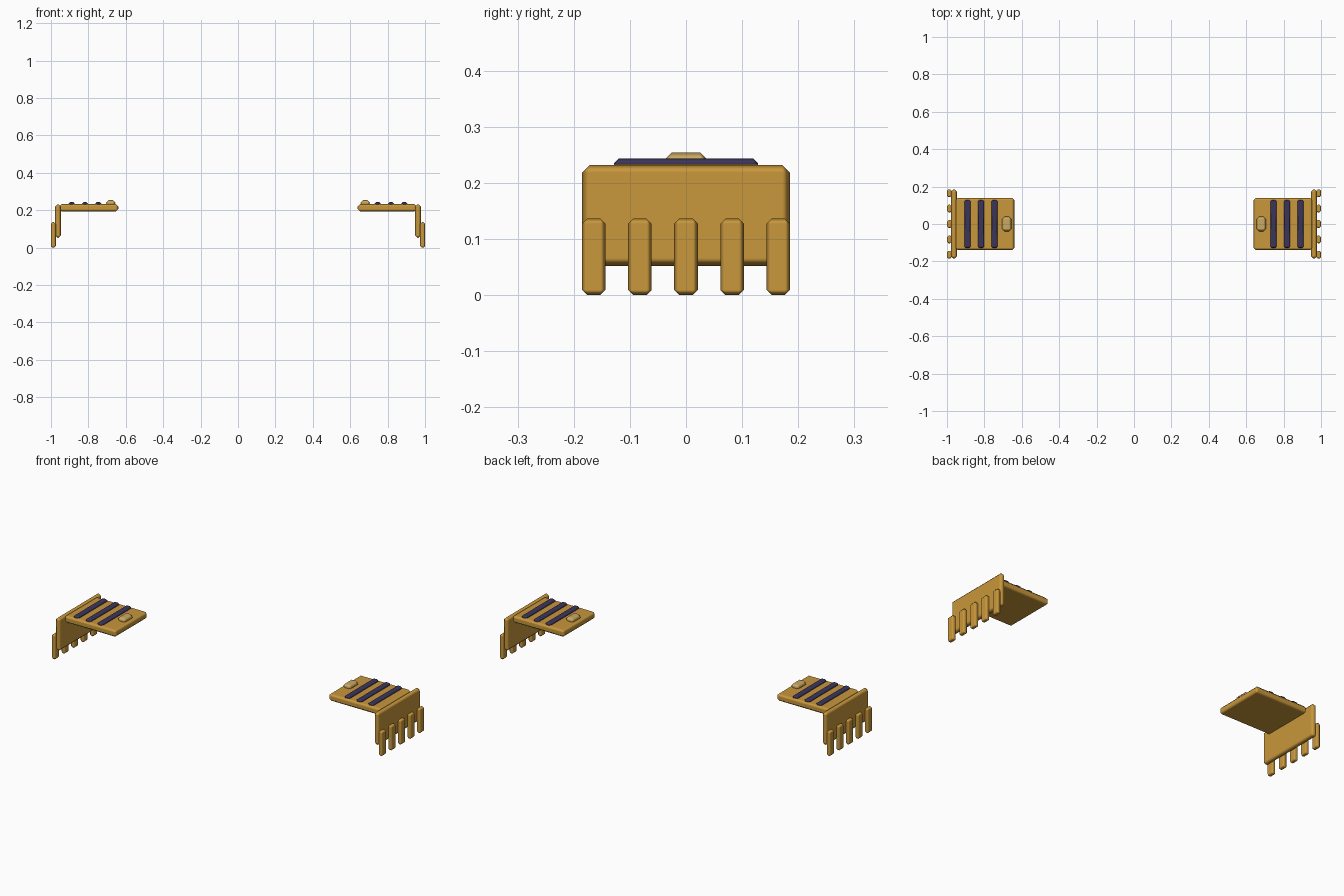
import bpy

if "Cube" in bpy.data.objects:
    bpy.data.objects.remove(bpy.data.objects["Cube"])


def material(name, rgb):
    m = bpy.data.materials.new(name)
    m.diffuse_color = (*rgb, 1.0)
    m.use_nodes = True
    m.node_tree.nodes["Principled BSDF"].inputs["Base Color"].default_value = m.diffuse_color
    return m


gold = material("gold", (0.58, 0.31, 0.045))
navy = material("dark navy", (0.045, 0.036, 0.105))
brass = material("pale brass", (0.60, 0.40, 0.12))


def box(name, x, y, z, bevel, mat):
    """Softly chamfered box from (min, max) ranges on each axis."""
    bpy.ops.mesh.primitive_cube_add(size=1)
    ob = bpy.context.object
    ob.name = name
    for v in ob.data.vertices:
        for i, (lo, hi) in enumerate((x, y, z)):
            v.co[i] = lo if v.co[i] < 0 else hi
    ob.data.materials.append(mat)
    bpy.ops.object.shade_smooth()
    mod = ob.modifiers.new("chamfer", 'BEVEL')
    mod.width = bevel
    mod.segments = 1
    mod.harden_normals = True
    return ob


for side, s in (("left", -1), ("right", 1)):
    def span(a, b):
        return tuple(sorted((s * a, s * b)))

    # Shoulder board and hanging outer panel
    box(side + "_shoulder_board", span(0.64, 0.955), (-0.14, 0.14), (0.193, 0.233), 0.013, gold)
    box(side + "_outer_panel", span(0.946, 0.979), (-0.185, 0.185), (0.052, 0.232), 0.014, gold)

    # Stripes across the board
    for i in range(3):
        c = 0.746 + 0.072 * i
        box(f"{side}_stripe_{i + 1}", span(c - 0.017, c + 0.017), (-0.128, 0.128),
            (0.218, 0.243), 0.008, navy)

    # Button near the collar
    box(side + "_button", span(0.655, 0.706), (-0.039, 0.039), (0.224, 0.254), 0.014, brass)

    # Fringe tassels
    for i in range(5):
        c = (i - 2) * 0.0822
        box(f"{side}_fringe_{i + 1}", span(0.974, 1.0), (c - 0.021, c + 0.021),
            (0.0, 0.136), 0.009, gold)
